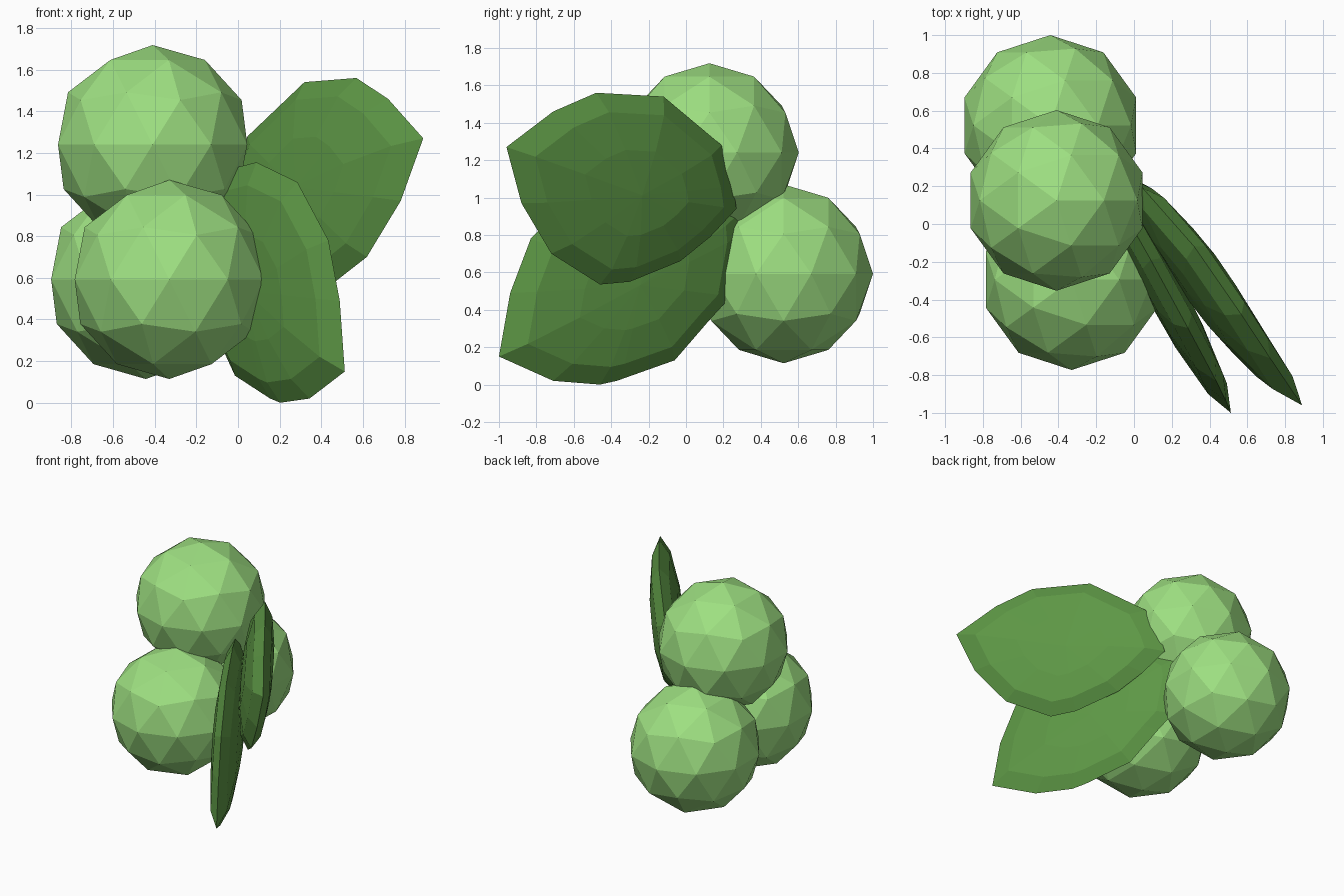
import bpy
import bmesh
from mathutils import Vector

if "Cube" in bpy.data.objects:
    bpy.data.objects.remove(bpy.data.objects["Cube"])


def material(name, color):
    m = bpy.data.materials.new(name)
    m.diffuse_color = (*color, 1)
    m.use_nodes = True
    m.node_tree.nodes["Principled BSDF"].inputs["Base Color"].default_value = m.diffuse_color
    return m


berry_green = material("berry_green", (0.34, 0.74, 0.22))
leaf_green = material("leaf_green", (0.11, 0.31, 0.06))


# Faceted round berries
def berry(name, center):
    bpy.ops.mesh.primitive_ico_sphere_add(subdivisions=2, radius=0.478, location=center)
    ob = bpy.context.object
    ob.name = name
    ob.data.materials.append(berry_green)


berry("top_berry", (-0.41, 0.125, 1.24))
berry("front_berry", (-0.33, -0.295, 0.592))
berry("back_berry", (-0.443, 0.522, 0.592))


# Lens-shaped pointed leaf: outline (y, z) laid on a tilted, slightly bent plane
def leaf(name, outline, a, b, c, bend, thick):
    n = len(outline)
    normal = Vector((1, -b, -c)).normalized()
    cy = sum(p[0] for p in outline) / n
    cz = sum(p[1] for p in outline) / n

    def point(y, z, scale, offset):
        y, z = cy + (y - cy) * scale, cz + (z - cz) * scale
        d = -0.35 - y
        return Vector((a + b * y + c * z + bend * d * abs(d), y, z)) + normal * offset

    bm = bmesh.new()
    rim = [bm.verts.new(point(y, z, 1, 0)) for y, z in outline]
    for side in (1, -1):
        prev = rim
        for scale, height in ((0.82, 0.57), (0.45, 0.9)):
            ring = [bm.verts.new(point(y, z, scale, side * thick * height)) for y, z in outline]
            for i in range(n):
                j = (i + 1) % n
                bm.faces.new((prev[i], prev[j], ring[j], ring[i]))
            prev = ring
        tip = bm.verts.new(point(cy, cz, 1, side * thick))
        for i in range(n):
            bm.faces.new((prev[i], prev[(i + 1) % n], tip))
    bmesh.ops.recalc_face_normals(bm, faces=bm.faces)
    me = bpy.data.meshes.new(name)
    bm.to_mesh(me)
    bm.free()
    me.materials.append(leaf_green)
    bpy.context.collection.objects.link(bpy.data.objects.new(name, me))


leaf("upper_leaf",
     [(-0.96, 1.27), (-0.71, 1.46), (-0.48, 1.56), (-0.12, 1.54), (0.19, 1.28), (0.25, 1.07),
      (0.27, 0.94), (0.13, 0.79), (-0.03, 0.66), (-0.30, 0.55), (-0.46, 0.535),
      (-0.72, 0.70), (-0.88, 0.97)],
     0.025, -0.66, 0.144, 0.13, 0.11)
leaf("lower_leaf",
     [(-1.0, 0.15), (-0.94, 0.49), (-0.83, 0.78), (-0.55, 1.06), (-0.19, 1.155), (0.05, 1.12),
      (0.29, 0.92), (0.30, 0.81), (0.24, 0.47), (0.13, 0.35), (-0.06, 0.13),
      (-0.37, 0.02), (-0.46, 0.0), (-0.71, 0.02)],
     -0.05, -0.55, 0.03, 0.02, 0.1)
